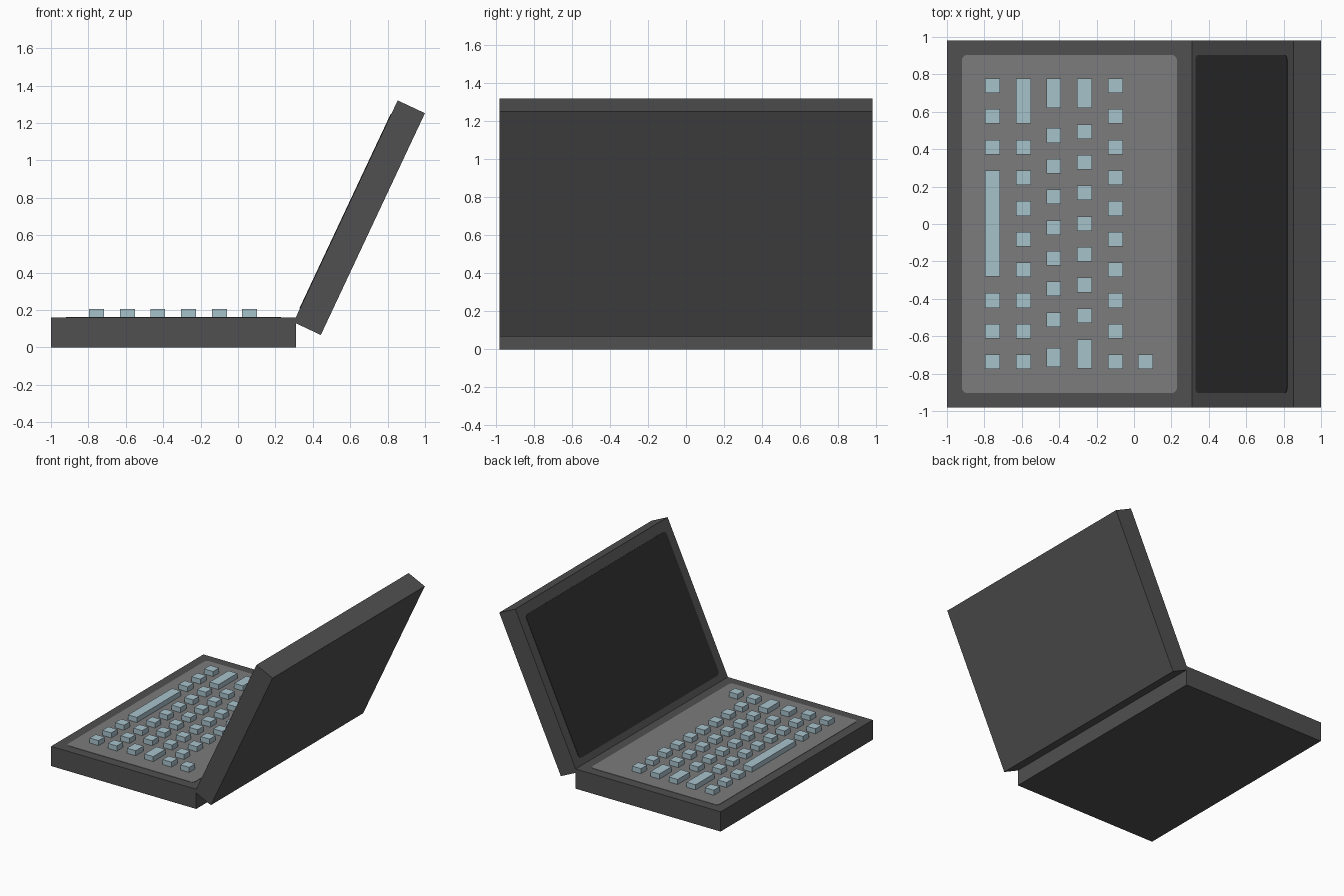
import bpy, bmesh, math
from mathutils import Matrix

if "Cube" in bpy.data.objects:
    bpy.data.objects.remove(bpy.data.objects["Cube"])


def material(name, rgb):
    m = bpy.data.materials.new(name)
    m.diffuse_color = (*rgb, 1)
    m.use_nodes = True
    m.node_tree.nodes["Principled BSDF"].inputs["Base Color"].default_value = m.diffuse_color
    return m


BODY = material("dark grey casing", (0.08, 0.08, 0.08))
PANEL = material("mid grey panel", (0.20, 0.20, 0.20))
SCREEN = material("black screen", (0.027, 0.027, 0.027))
KEY = material("pale blue keys", (0.39, 0.54, 0.60))


def finish(bm, name, mat, matrix=None):
    bmesh.ops.recalc_face_normals(bm, faces=bm.faces)
    me = bpy.data.meshes.new(name)
    bm.to_mesh(me)
    bm.free()
    me.materials.append(mat)
    ob = bpy.data.objects.new(name, me)
    bpy.context.collection.objects.link(ob)
    if matrix:
        ob.matrix_world = matrix
    return ob


def add_box(bm, lo, hi):
    size = [b - a for a, b in zip(lo, hi)]
    mid = [(a + b) / 2 for a, b in zip(lo, hi)]
    bmesh.ops.create_cube(bm, size=1, matrix=Matrix.Translation(mid) @ Matrix.Diagonal((*size, 1)))


def box(name, lo, hi, mat, matrix=None):
    bm = bmesh.new()
    add_box(bm, lo, hi)
    return finish(bm, name, mat, matrix)


def rounded_plate(name, x0, x1, y, z, mat, matrix=None, r=0.03, t=0.003):
    """Thin plate with rounded corners lying on height z."""
    bm = bmesh.new()
    corners = [(x1 - r, y - r), (x0 + r, y - r), (x0 + r, r - y), (x1 - r, r - y)]
    ring = []
    for i, (cx, cy) in enumerate(corners):
        for k in range(6):
            a = math.radians(90 * i + 18 * k)
            ring.append(bm.verts.new((cx + r * math.cos(a), cy + r * math.sin(a), z - t)))
    face = bm.faces.new(ring)
    ext = bmesh.ops.extrude_face_region(bm, geom=[face])
    top = [g for g in ext["geom"] if isinstance(g, bmesh.types.BMVert)]
    bmesh.ops.translate(bm, verts=top, vec=(0, 0, 2 * t))
    return finish(bm, name, mat, matrix)


HALF, LENGTH, THICK, INSET = 0.982, 1.31, 0.161, 0.08

# Base and keyboard panel
box("base", (-1, -HALF, 0), (-1 + LENGTH, HALF, THICK), BODY)
rounded_plate("keyboard_panel", -1 + INSET, 0.23, 0.904, THICK, PANEL)

# Lid and screen, built flat then tilted about the hinge
tilt = Matrix.Translation((0.297, 0, 0.135)) @ Matrix.Rotation(math.radians(-64.85), 4, 'Y')
box("lid", (0, -HALF, -THICK), (LENGTH, HALF, 0), BODY, tilt)
rounded_plate("screen", INSET, LENGTH - INSET, 0.904, 0, SCREEN, tilt)

# Key rows: x of the row, then (centre y, length) of each key
S, P = 0.078, 0.164


def run(start, count):
    return [(start - P * i, S) for i in range(count)]


rows = [
    (-0.756, run(0.739, 3) + [(0.002, 0.567)] + run(-0.409, 3)),
    (-0.591, [(0.657, 0.242)] + run(0.411, 8)),
    (-0.429, [(0.699, 0.157)] + run(0.473, 7) + [(-0.713, 0.102)]),
    (-0.264, [(0.699, 0.157)] + run(0.494, 7) + [(-0.695, 0.157)]),
    (-0.098, run(0.739, 10)),
    (0.062, [(-0.737, S)]),
]
bm = bmesh.new()
for x, keys in rows:
    for y, length in keys:
        add_box(bm, (x - 0.04, y - length / 2, THICK - 0.005), (x + 0.04, y + length / 2, 0.205))
finish(bm, "keys", KEY)
